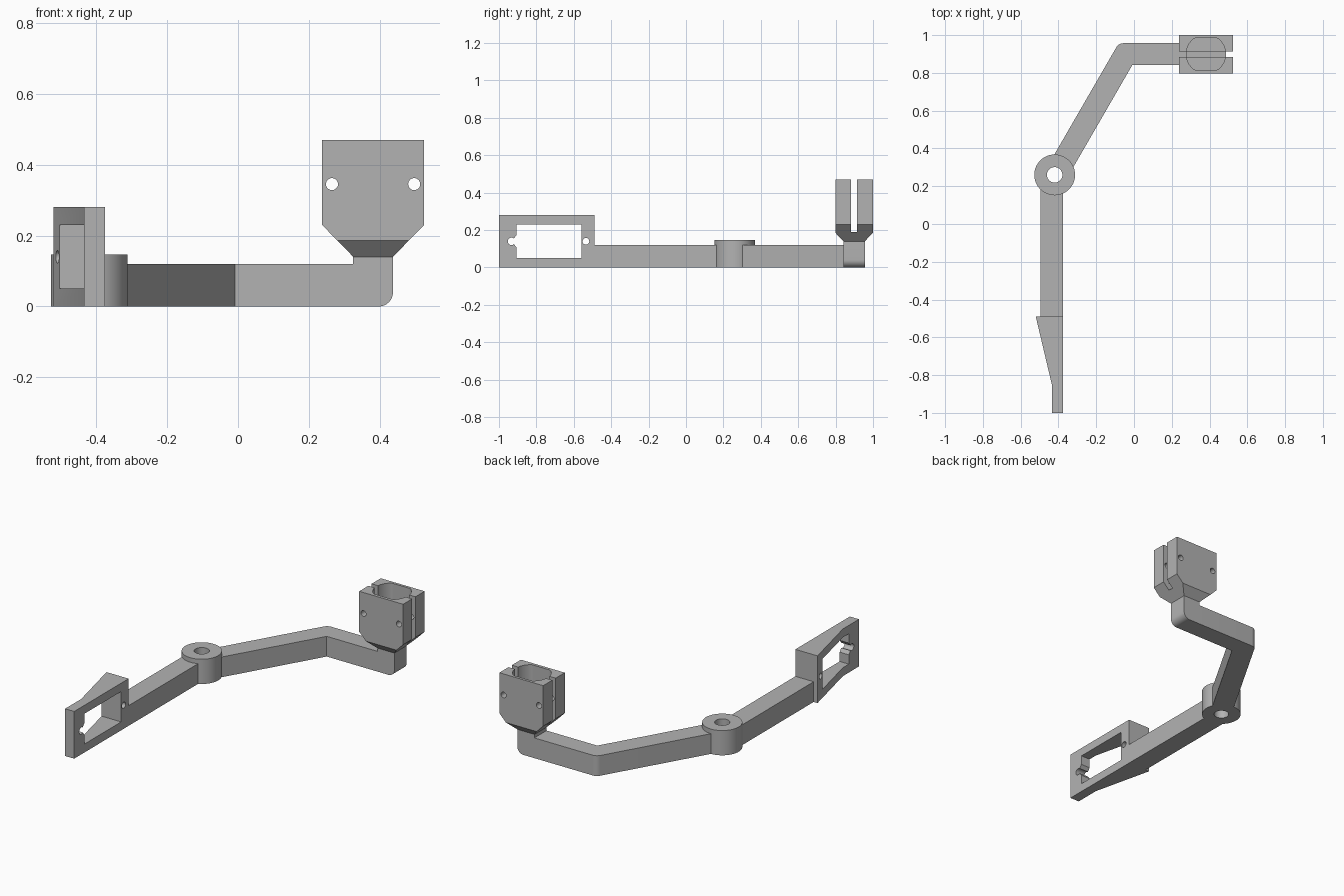
import bpy, bmesh
from math import cos, sin, pi, radians

cube = bpy.data.objects.get("Cube")
if cube:
    bpy.data.objects.remove(cube, do_unlink=True)

grey = bpy.data.materials.new("plain grey")
grey.use_nodes = True
grey.diffuse_color = (0.45, 0.45, 0.45, 1)
grey.node_tree.nodes["Principled BSDF"].inputs["Base Color"].default_value = (0.45, 0.45, 0.45, 1)

# Maps profile coordinates (u, v) and depth w to space, per extrusion axis
AXES = {"X": lambda u, v, w: (w, u, v),
        "Y": lambda u, v, w: (u, w, v),
        "Z": lambda u, v, w: (u, v, w)}


def prism(name, profile, axis, lo, hi):
    """Extrude a closed profile along an axis."""
    bm = bmesh.new()
    place = AXES[axis]
    ends = [[bm.verts.new(place(u, v, w)) for u, v in profile] for w in (lo, hi)]
    for ring in ends:
        bm.faces.new(ring)
    n = len(profile)
    for i in range(n):
        j = (i + 1) % n
        bm.faces.new((ends[0][i], ends[0][j], ends[1][j], ends[1][i]))
    bmesh.ops.recalc_face_normals(bm, faces=bm.faces)
    mesh = bpy.data.meshes.new(name)
    bm.to_mesh(mesh)
    bm.free()
    mesh.materials.append(grey)
    obj = bpy.data.objects.new(name, mesh)
    bpy.context.collection.objects.link(obj)
    return obj


def rect(u0, v0, u1, v1):
    return [(u0, v0), (u1, v0), (u1, v1), (u0, v1)]


def arc(u, v, r, start=0, end=360, steps=48):
    full = end - start == 360
    count = steps if full else steps + 1
    angles = [radians(start + (end - start) * i / steps) for i in range(count)]
    return [(u + r * cos(a), v + r * sin(a)) for a in angles]


def activate(obj):
    bpy.ops.object.select_all(action="DESELECT")
    obj.select_set(True)
    bpy.context.view_layer.objects.active = obj


def combine(obj, operation, *tools):
    """Apply booleans and discard the helper solids."""
    activate(obj)
    for tool in tools:
        tool.hide_render = True
        mod = obj.modifiers.new("bool", "BOOLEAN")
        mod.operation, mod.solver, mod.object = operation, "EXACT", tool
        bpy.ops.object.modifier_apply(modifier=mod.name)
        bpy.data.objects.remove(tool, do_unlink=True)


ARM_H = 0.12
HUB = (-0.42, 0.26)
CX, CY = 0.381, 0.9

# Wedge-shaped mounting bracket with window, notch and screw holes
bracket = prism("servo_bracket", [(-0.52, -0.49), (-0.375, -0.49), (-0.375, -1),
                                  (-0.435, -1), (-0.435, -0.85)], "Z", 0, 0.28)
notch = [(-0.9, 0.175), (-0.905, 0.175), (-0.92, 0.155),
         (-0.92, 0.125), (-0.905, 0.105), (-0.9, 0.105)]
combine(bracket, "DIFFERENCE",
        prism("window_cut", rect(-0.905, 0.05, -0.56, 0.23), "X", -0.7, -0.2),
        prism("notch_cut", notch, "X", -0.7, -0.2),
        prism("front_hole", arc(-0.933, 0.14, 0.02, steps=24), "X", -0.7, -0.2),
        prism("back_hole", arc(-0.535, 0.14, 0.018, steps=24), "X", -0.7, -0.2))

# Straight arm between bracket and hub
lower_arm = prism("lower_arm", rect(-0.495, -0.49, -0.375, HUB[1]), "Z", 0, ARM_H)

# Pivot hub
hub = prism("pivot_hub", arc(*HUB, 0.108, steps=64), "Z", 0, 0.147)

# Bent arm with a rounded outer corner, turning up into a short post
bend = [(-0.484, 0.26), (-0.345, 0.26), (-0.008, 0.843), (0.34, 0.843), (0.34, 0.957)]
bend += arc(-0.058, 0.917, 0.04, 90, 150, 8)
upper_arm = prism("upper_arm", bend, "Z", 0, ARM_H)
post = [(0.325, 0)] + arc(0.397, 0.04, 0.04, -90, 0, 10) + [(0.437, 0.143), (0.325, 0.143)]
combine(upper_arm, "UNION", prism("post", post, "Y", 0.843, 0.957))

# Pivot hole through hub and both arm ends
for part in (lower_arm, hub, upper_arm):
    combine(part, "DIFFERENCE", prism("pivot_cut", arc(*HUB, 0.041), "Z", -0.1, 0.3))


# Clamp block: intersection of the flared front and side profiles
def flared(centre, foot, half, shoulder):
    right = [(foot, 0.14), (half, shoulder), (half, 0.47)]
    return [(centre + u, v) for u, v in right] + [(centre - u, v) for u, v in reversed(right)]


clamp = prism("clamp_block", flared(CX, 0.056, 0.144, 0.23), "Y", 0.7, 1.1)
combine(clamp, "INTERSECT",
        prism("side_profile", flared(0.899, 0.057, 0.101, 0.186), "X", 0, 0.8))

# Flat-sided bore, split slot and two bolt holes
bore = [(u, min(max(v, CY - 0.084), CY + 0.084)) for u, v in arc(CX, CY, 0.104, steps=64)]
combine(clamp, "DIFFERENCE",
        prism("bore_cut", bore, "Z", 0.235, 0.6),
        prism("slot_cut", rect(0.883, 0.19, 0.914, 0.6), "X", 0, 0.8),
        *[prism("bolt_cut", arc(CX + side * 0.116, 0.345, 0.017, steps=24), "Y", 0.7, 1.1)
          for side in (-1, 1)])

for part in (bracket, lower_arm, hub, upper_arm, clamp):
    activate(part)
    bpy.ops.object.shade_smooth_by_angle(angle=radians(25))
